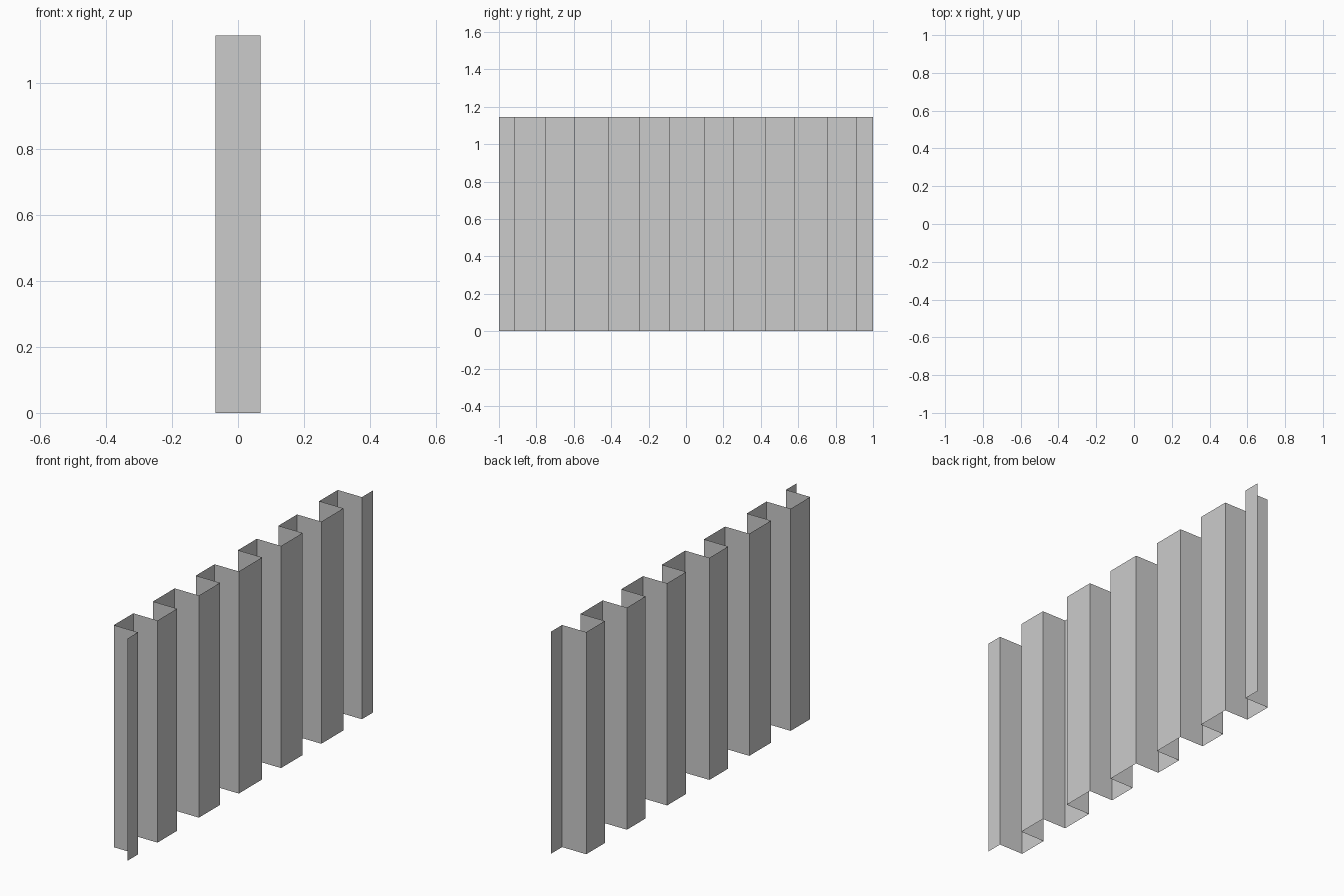
import bpy, bmesh

if "Cube" in bpy.data.objects:
    bpy.data.objects.remove(bpy.data.objects["Cube"])

HALF_DEPTH = 0.069
HEIGHT = 1.145

# Positions along the length where the sheet steps between its two faces
steps = [-0.913, -0.754, -0.594, -0.417, -0.245, -0.092,
         0.098, 0.252, 0.428, 0.58, 0.76, 0.911]

# Square-wave profile: starts and ends on the +x face
profile = [(HALF_DEPTH, -1.0)]
side = 1
for y in steps:
    profile.append((side * HALF_DEPTH, y))
    side = -side
    profile.append((side * HALF_DEPTH, y))
profile.append((HALF_DEPTH, 1.0))

# Corrugated sheet: the profile extruded straight up as a thin single surface
bm = bmesh.new()
verts = [bm.verts.new((x, y, 0)) for x, y in profile]
edges = [bm.edges.new(pair) for pair in zip(verts, verts[1:])]
result = bmesh.ops.extrude_edge_only(bm, edges=edges)
top = [g for g in result["geom"] if isinstance(g, bmesh.types.BMVert)]
bmesh.ops.translate(bm, verts=top, vec=(0, 0, HEIGHT))

mesh = bpy.data.meshes.new("corrugated_sheet")
bm.to_mesh(mesh)
bm.free()
sheet = bpy.data.objects.new("corrugated_sheet", mesh)
bpy.context.collection.objects.link(sheet)
